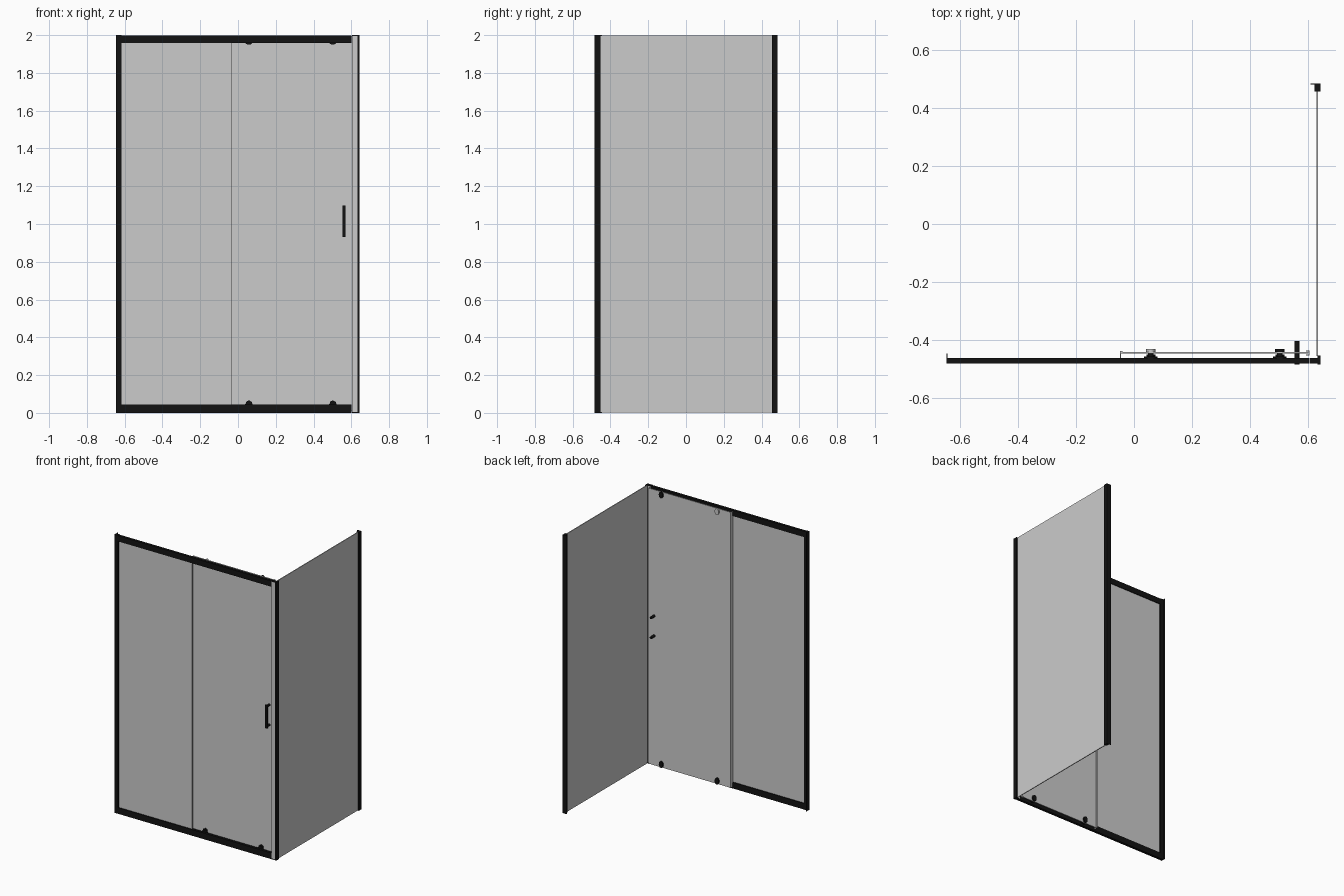
import bpy, bmesh, math
from mathutils import Matrix

if "Cube" in bpy.data.objects:
    bpy.data.objects.remove(bpy.data.objects["Cube"])

black = bpy.data.materials.new("black_metal")
black.diffuse_color = (0.006, 0.006, 0.006, 1)
black.use_nodes = True
black.node_tree.nodes["Principled BSDF"].inputs["Base Color"].default_value = black.diffuse_color


def finish(name, bm, mat=None):
    bmesh.ops.recalc_face_normals(bm, faces=bm.faces)
    me = bpy.data.meshes.new(name)
    bm.to_mesh(me)
    bm.free()
    ob = bpy.data.objects.new(name, me)
    bpy.context.collection.objects.link(ob)
    if mat:
        me.materials.append(mat)
    return ob


def box(name, x, y, z, mat=None):
    bm = bmesh.new()
    bmesh.ops.create_cube(bm, size=1)
    for v in bm.verts:
        v.co = [r[0] + (c + 0.5) * (r[1] - r[0]) for c, r in zip(v.co, (x, y, z))]
    return finish(name, bm, mat)


def extrude(name, pts, z, mat=None):
    """Upright profile: xy outline swept between two heights."""
    bm = bmesh.new()
    f = bm.faces.new([bm.verts.new((px, py, z[0])) for px, py in pts])
    r = bmesh.ops.extrude_face_region(bm, geom=[f])
    for v in r["geom"]:
        if isinstance(v, bmesh.types.BMVert):
            v.co.z = z[1]
    return finish(name, bm, mat)


def rod(name, x, z, y0, y1, rad, mat=None, sx=1, sz=1, seg=20):
    """Cylinder along y, optionally squashed."""
    bm = bmesh.new()
    m = (Matrix.Translation((x, (y0 + y1) / 2, z)) @ Matrix.Diagonal((sx, 1, sz, 1))
         @ Matrix.Rotation(math.pi / 2, 4, "X"))
    bmesh.ops.create_cone(bm, cap_ends=True, segments=seg, radius1=rad, radius2=rad,
                          depth=abs(y1 - y0), matrix=m)
    ob = finish(name, bm, mat)
    for p in ob.data.polygons:
        p.use_smooth = len(p.vertices) == 4
    return ob


FULL = (0, 2)

# Front frame: rails and left wall channel with a thin rear flange
box("top_rail", (-0.616, 0.602), (-0.481, -0.462), (1.957, 1.998), black)
box("bottom_rail", (-0.616, 0.602), (-0.481, -0.462), (0, 0.044), black)
extrude("left_wall_channel",
        [(-0.645, -0.481), (-0.616, -0.481), (-0.616, -0.461),
         (-0.642, -0.461), (-0.642, -0.446), (-0.645, -0.446)], FULL, black)

# Rear wall channel with its thin flange along the wall
extrude("rear_wall_channel",
        [(0.642, 0.484), (0.608, 0.484), (0.608, 0.481), (0.621, 0.481),
         (0.621, 0.456), (0.642, 0.456)], FULL, black)

# Corner post: black outer side, pale front strip, black end caps
box("corner_post", (0.632, 0.642), (-0.484, -0.452), FULL, black)
box("corner_front_strip", (0.604, 0.632), (-0.480, -0.464), (0.006, 1.994))
for label, z in (("bottom", (0, 0.006)), ("top", (1.994, 2))):
    box(f"corner_cap_{label}", (0.604, 0.632), (-0.481, -0.462), z, black)

# Glass panes
box("side_glass", (0.628, 0.634), (-0.455, 0.458), (0.001, 1.999))
box("fixed_glass", (-0.62, -0.035), (-0.474, -0.468), (0.03, 1.97))
box("door_glass", (-0.045, 0.60), (-0.446, -0.440), (0.012, 1.992))

# Vertical seals on the door edges
extrude("door_overlap_seal",
        [(-0.048, -0.437), (-0.040, -0.437), (-0.040, -0.440), (-0.045, -0.440),
         (-0.045, -0.464), (-0.048, -0.464)], (0.012, 1.992))
extrude("door_closing_seal",
        [(0.593, -0.436), (0.605, -0.436), (0.605, -0.452), (0.593, -0.452),
         (0.593, -0.449), (0.602, -0.449), (0.602, -0.439), (0.593, -0.439)],
        (0.012, 1.992))

# Four rollers: wheel in the rail, bracket, axle and inner cap
for level, z in (("bottom", 0.035), ("top", 1.972)):
    for side, x in (("left", 0.058), ("right", 0.502)):
        tag = f"{level}_{side}"
        rod(f"roller_wheel_{tag}", x, z, -0.466, -0.456, 0.023, black)
        rod(f"roller_axle_{tag}", x, z, -0.457, -0.435, 0.010, black)
        cap = None if tag == "top_left" else black
        rod(f"roller_cap_{tag}", x, z, -0.440, -0.430, 0.016, cap, sz=1.45)
        if level == "bottom":
            rod(f"roller_tip_{tag}", x, z + 0.014, -0.460, -0.450, 0.018, black, seg=6)

# Handle: outer pull bar, two standoffs, two inner knobs
HX = 0.561
box("handle_bar", (HX - 0.009, HX + 0.009), (-0.484, -0.474), (0.93, 1.097), black)
for label, z in (("lower", 0.942), ("upper", 1.085)):
    rod(f"handle_standoff_{label}", HX, z, -0.476, -0.444, 0.008, black)
    rod(f"handle_knob_{label}", HX, z, -0.442, -0.402, 0.009, black)
